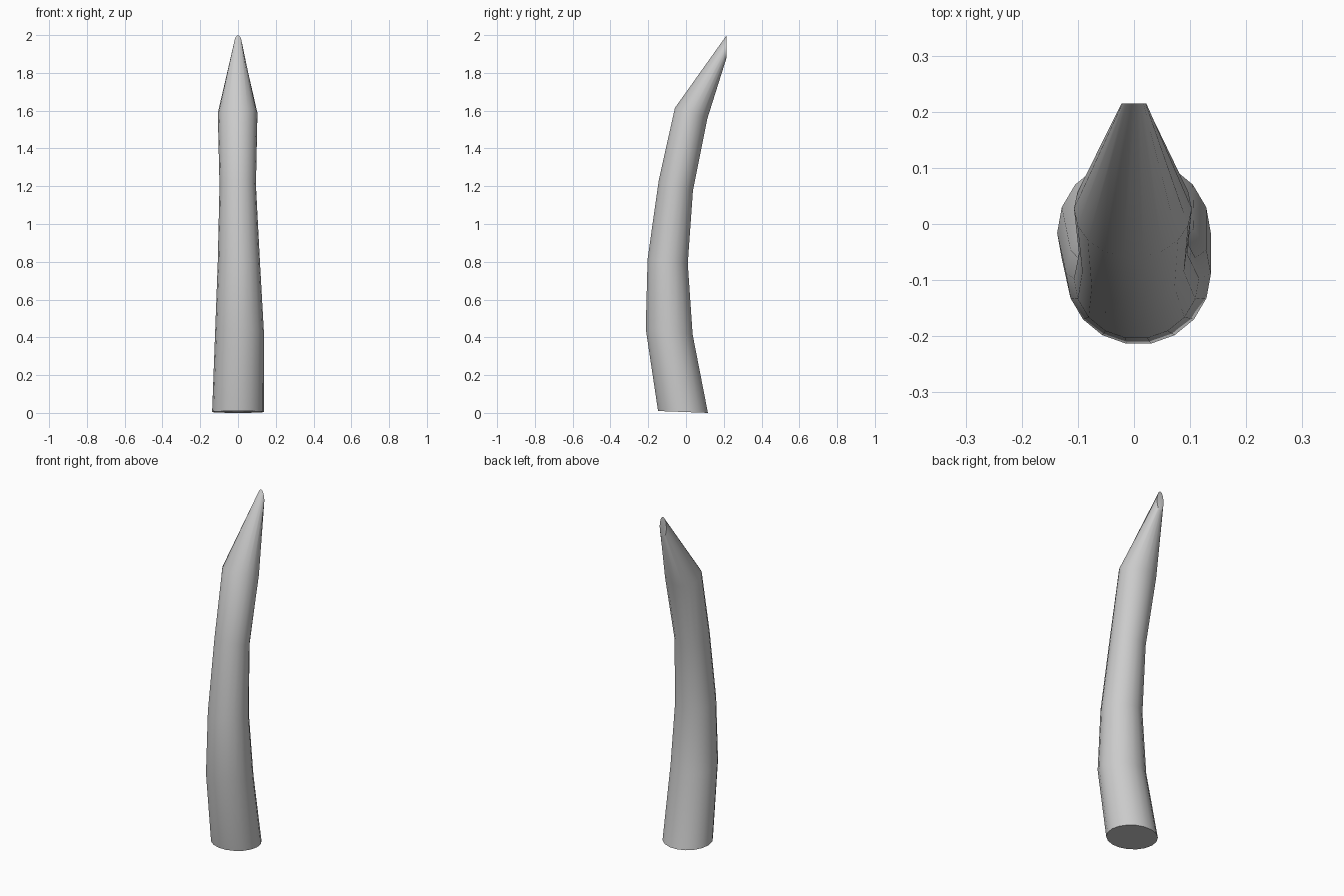
import bpy, bmesh, math

if "Cube" in bpy.data.objects:
    bpy.data.objects.remove(bpy.data.objects["Cube"])

SIDES = 18
# Each ring: front (y, z), back (y, z), left x, right x
RINGS = [
    ((-0.150, 0.010), (0.118, 0.000), -0.137, 0.137),
    ((-0.215, 0.445), (0.037, 0.415), -0.121, 0.137),
    ((-0.205, 0.815), (0.011, 0.790), -0.107, 0.116),
    ((-0.145, 1.235), (0.038, 1.175), -0.098, 0.095),
    ((-0.060, 1.615), (0.115, 1.560), -0.107, 0.103),
    ((0.215, 2.000), (0.215, 1.880), -0.022, 0.022),
]

# Curved tapering horn, lofted through tilted elliptical rings
bm = bmesh.new()
loops = []
for (fy, fz), (by, bz), left, right in RINGS:
    loop = []
    for i in range(SIDES):
        a = math.tau * i / SIDES
        t = (1 + math.sin(a)) / 2
        x = (left + right) / 2 + (right - left) / 2 * math.cos(a)
        loop.append(bm.verts.new((x, fy + (by - fy) * t, fz + (bz - fz) * t)))
    loops.append(loop)
for lo, hi in zip(loops, loops[1:]):
    for i in range(SIDES):
        j = (i + 1) % SIDES
        bm.faces.new((lo[i], lo[j], hi[j], hi[i]))

# Flat base and cut tip
bm.faces.new(loops[0][::-1])
bm.faces.new(loops[-1])
bmesh.ops.recalc_face_normals(bm, faces=bm.faces)

mesh = bpy.data.meshes.new("horn")
bm.to_mesh(mesh)
bm.free()
horn = bpy.data.objects.new("horn", mesh)
bpy.context.collection.objects.link(horn)
bpy.context.view_layer.objects.active = horn
horn.select_set(True)
bpy.ops.object.shade_smooth_by_angle(angle=math.radians(35))
